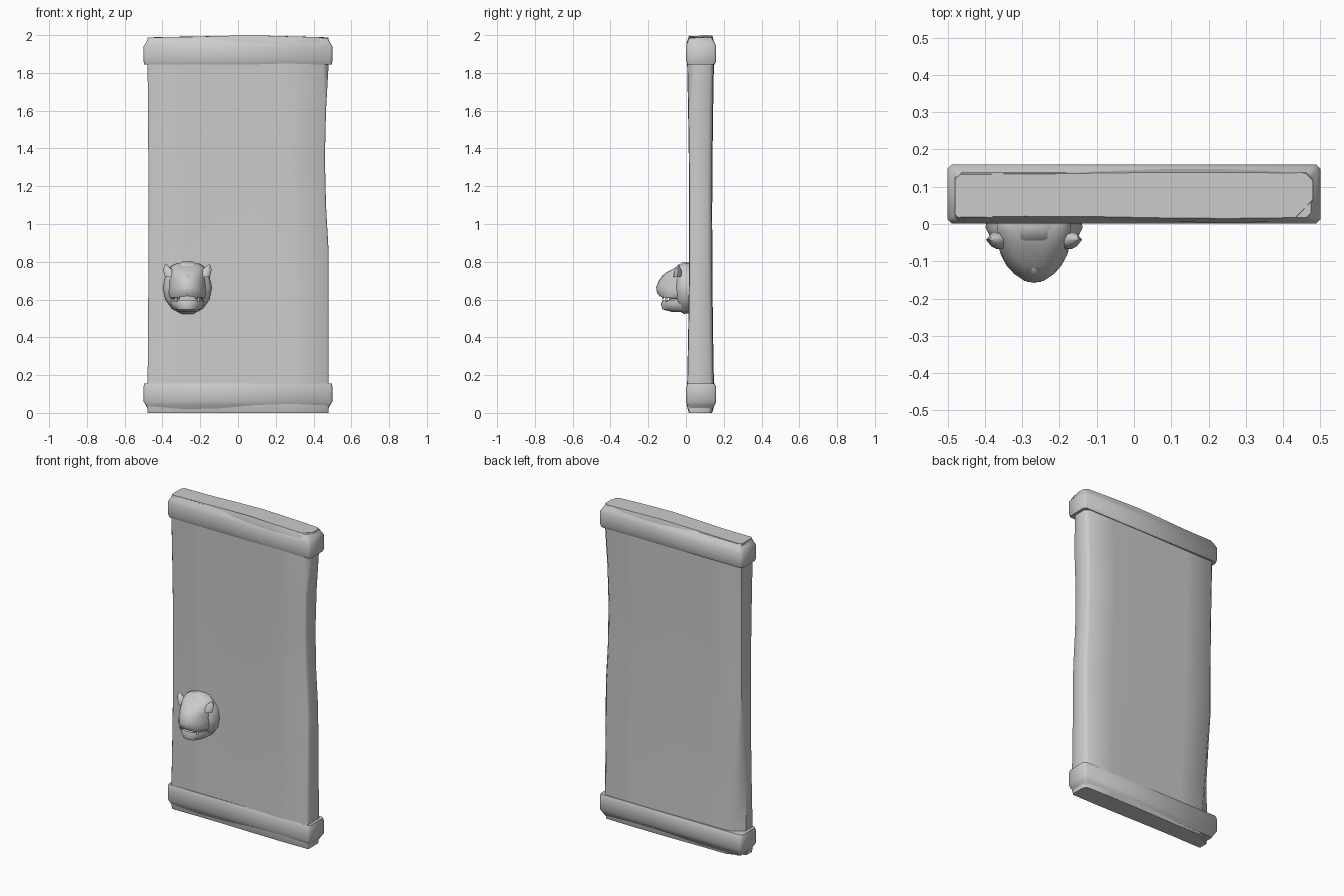
import bpy, bmesh
from math import sin, cos, pi, radians

cube = bpy.data.objects.get("Cube")
if cube:
    bpy.data.objects.remove(cube, do_unlink=True)

stone = bpy.data.materials.new("grey stone")
stone.use_nodes = True
COLOR = (0.6, 0.6, 0.6, 1)
stone.diffuse_color = COLOR
stone.node_tree.nodes["Principled BSDF"].inputs["Base Color"].default_value = COLOR


def loft(name, rings, angle=40):
    """Skin a stack of equal-length rings, cap both ends."""
    bm = bmesh.new()
    loops = [[bm.verts.new(p) for p in ring] for ring in rings]
    n = len(loops[0])
    for a, b in zip(loops, loops[1:]):
        for i in range(n):
            j = (i + 1) % n
            bm.faces.new((a[i], a[j], b[j], b[i]))
    bm.faces.new(loops[0])
    bm.faces.new(loops[-1])
    bmesh.ops.recalc_face_normals(bm, faces=bm.faces)
    mesh = bpy.data.meshes.new(name)
    bm.to_mesh(mesh)
    bm.free()
    mesh.materials.append(stone)
    obj = bpy.data.objects.new(name, mesh)
    bpy.context.collection.objects.link(obj)
    bpy.ops.object.select_all(action='DESELECT')
    obj.select_set(True)
    bpy.context.view_layer.objects.active = obj
    bpy.ops.object.shade_smooth_by_angle(angle=radians(angle))
    return obj


def mix(a, b, t):
    return a + (b - a) * t


# Worn slab: hollowed faces, one bowed side, chipped back corners
def slab_ring(z):
    dip = sin(pi * z / 2)
    left = 0.48 - 0.02 * max(0, sin(pi * (z - 0.85) / 1.0)) * (0.85 < z < 1.85)
    right = -0.48 + 0.006 * dip
    end = 0.012 if z < 0.03 or z > 1.97 else 0
    front, back = 0.006 + 0.014 * dip + end, 0.148 - 0.012 * dip - end
    chip = 0.015 + 0.10 * max(0, 0.85 - z)
    top_chip = 0.008 + 0.10 * max(0, z - 1.6)
    c = 0.008
    pts = [(right, front + c)]
    for i in range(6):
        t = i / 5
        pts.append((mix(right + c, left - top_chip, t), front + 0.003 * sin(6 * t)))
    pts += [(left, front + top_chip), (left, back - 0.02)]
    for i in range(6):
        t = i / 5
        pts.append((mix(left - 0.02, right + chip, t), back + 0.003 * sin(5 * t)))
    pts.append((right, back - min(chip, 0.06)))
    # Uneven upper edge
    lift = 0.012 if z > 1.97 else 0
    return [(x, y, z - lift * min(1, abs(x - 0.05) / 0.4)) for x, y in pts]


loft("slab", [slab_ring(z) for z in
              (0, 0.04, 0.15, 0.4, 0.65, 0.85, 1.1, 1.35, 1.6, 1.85, 1.96, 2.0)], 50)


# Moulded end bands: straight rim, tapering towards the slab end
def band_ring(z, half, y0, y1):
    c = 0.012
    return [(-half, y0 + c, z), (-half + c, y0, z), (half - c, y0, z), (half, y0 + c, z),
            (half, y1 - c, z), (half - c, y1, z), (-half + c, y1, z), (-half, y1 - c, z)]


BAND = [(0.155, 0.497, 0.008, 0.152), (0.135, 0.5, 0.001, 0.16),
        (0.06, 0.5, 0.001, 0.16), (0.04, 0.488, 0.006, 0.152),
        (0.014, 0.474, 0.018, 0.138)]
loft("bottom_band", [band_ring(*r) for r in BAND], 50)
loft("top_band", [band_ring(2 - z, *r) for z, *r in BAND], 50)

# Beast head knocker
HX = -0.268


def head_ring(z, half, depth, power, brow=0):
    """Front-pointing half section; brow raises the outer points."""
    ring = []
    for i in range(13):
        a = pi * i / 12
        ring.append((HX - half * cos(a), -depth * sin(a) ** power,
                     z + brow * abs(cos(a))))
    return ring + [(HX + half * 0.9, 0.03, z), (HX - half * 0.9, 0.03, z)]


HEAD = [(0.79, 0.06, 0.025, 1), (0.765, 0.085, 0.06, 1, 0.012),
        (0.735, 0.10, 0.115, 1.2, 0.02), (0.70, 0.102, 0.145, 1.2, 0.01),
        (0.665, 0.103, 0.158, 1.1), (0.635, 0.103, 0.154, 0.9),
        (0.618, 0.095, 0.14, 0.8, -0.01), (0.63, 0.085, 0.09, 0.6, -0.03),
        (0.597, 0.085, 0.09, 0.6), (0.598, 0.09, 0.125, 0.9),
        (0.575, 0.09, 0.133, 0.9), (0.548, 0.075, 0.125, 0.9),
        (0.533, 0.05, 0.07, 1)]
loft("beast_head", [head_ring(*r) for r in HEAD], 45)


# Round collar behind the head
def collar_ring(y, rx, rz):
    return [(HX + rx * cos(2 * pi * i / 14), y, 0.662 + rz * sin(2 * pi * i / 14))
            for i in range(14)]


loft("head_collar", [collar_ring(0.03, 0.125, 0.135), collar_ring(-0.01, 0.13, 0.142),
                     collar_ring(-0.04, 0.115, 0.125), collar_ring(-0.06, 0.08, 0.09)], 60)


# Small tapered ears, fangs and nose
def spike(name, base, tip, rx, ry):
    def ring(p, s):
        return [(p[0] + s * rx * cos(pi * i / 3), p[1] + s * ry * sin(pi * i / 3), p[2])
                for i in range(6)]
    middle = [mix(a, b, 0.55) for a, b in zip(base, tip)]
    return loft(name, [ring(base, 1), ring(middle, 0.8), ring(tip, 0.15)], 60)


for side, s in (("left", 1), ("right", -1)):
    spike(side + "_ear", (HX + s * 0.085, -0.045, 0.72), (HX + s * 0.115, -0.04, 0.785),
          0.034, 0.025)
    spike(side + "_fang", (HX + s * 0.045, -0.122, 0.632), (HX + s * 0.045, -0.122, 0.6),
          0.01, 0.01)
    spike(side + "_lower_fang", (HX + s * 0.06, -0.105, 0.59),
          (HX + s * 0.06, -0.105, 0.625), 0.008, 0.008)
spike("nose", (HX, -0.135, 0.655), (HX, -0.12, 0.73), 0.035, 0.024)
